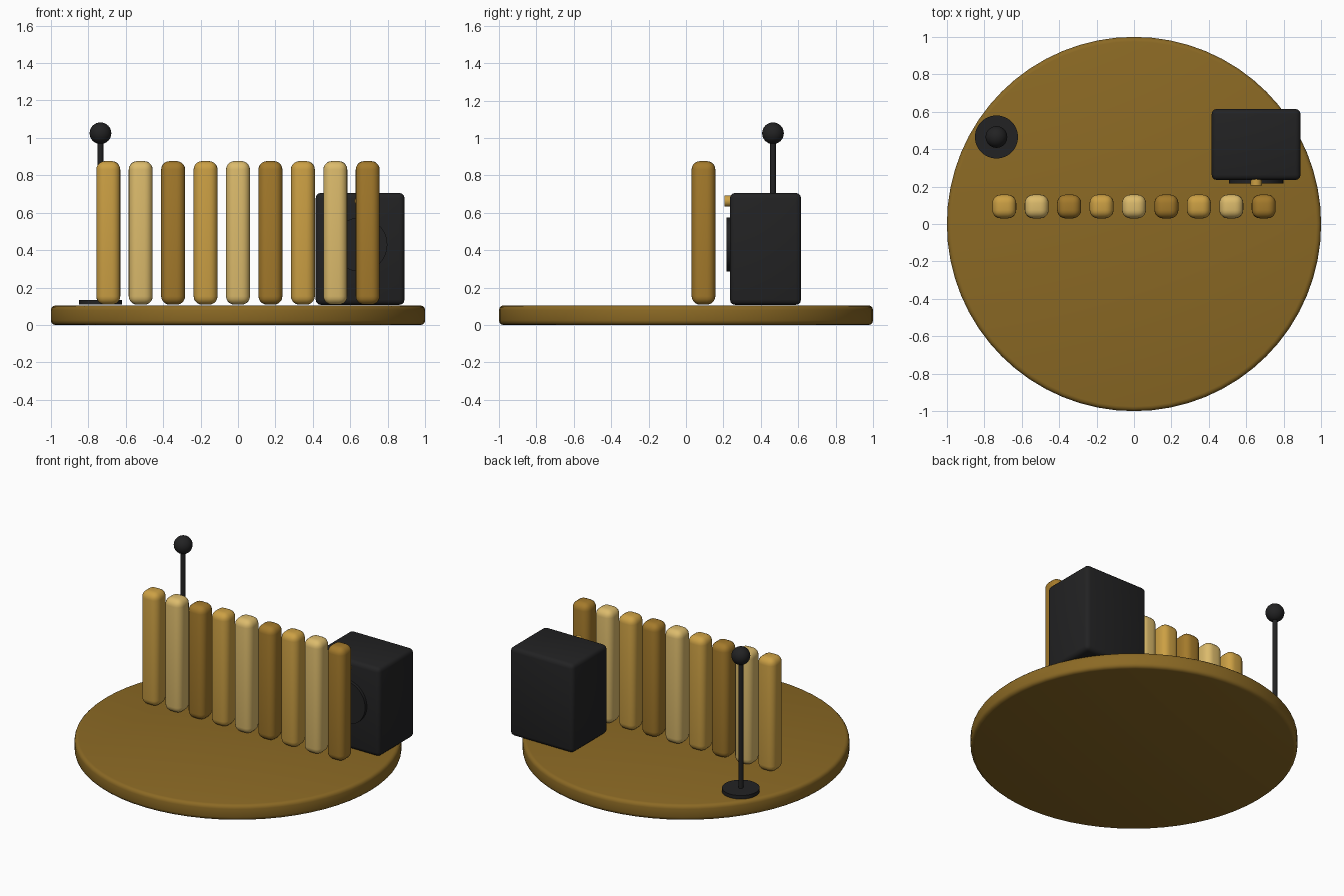
import bpy
from math import radians

if "Cube" in bpy.data.objects:
    bpy.data.objects.remove(bpy.data.objects["Cube"], do_unlink=True)


def material(name, rgb):
    # sRGB bytes to linear colour
    lin = [((c / 255 + 0.055) / 1.055) ** 2.4 for c in rgb] + [1]
    m = bpy.data.materials.new(name)
    m.use_nodes = True
    m.diffuse_color = lin
    node = m.node_tree.nodes["Principled BSDF"]
    node.inputs["Base Color"].default_value = lin
    node.inputs["Roughness"].default_value = 0.6
    return m


dark_wood = material("dark wood", (139, 105, 36))
gold = material("gold", (204, 160, 68))
pale_gold = material("pale gold", (220, 187, 108))
deep_gold = material("deep gold", (164, 122, 43))
black = material("soft black", (34, 34, 35))


def finish(name, mat, bevel=0, segments=4, angle=None):
    ob = bpy.context.object
    ob.name = name
    ob.data.materials.append(mat)
    if bevel:
        mod = ob.modifiers.new("Rounded edges", "BEVEL")
        mod.width = bevel
        mod.segments = segments
        mod.limit_method = "ANGLE"
        mod.angle_limit = radians(40)
    if angle:
        bpy.ops.object.shade_smooth_by_angle(angle=radians(angle))
    else:
        bpy.ops.object.shade_smooth()
    return ob


def box(name, lo, hi, mat, bevel, segments):
    size = [b - a for a, b in zip(lo, hi)]
    bpy.ops.mesh.primitive_cube_add(size=1, location=[(a + b) / 2 for a, b in zip(lo, hi)])
    bpy.context.object.scale = size
    bpy.ops.object.transform_apply(location=False, rotation=False, scale=True)
    return finish(name, mat, bevel, segments)


def disc(name, centre, radius, depth, mat, verts=48, facing_front=False, bevel=0, angle=40):
    rot = (radians(90), 0, 0) if facing_front else (0, 0, 0)
    bpy.ops.mesh.primitive_cylinder_add(vertices=verts, radius=radius, depth=depth,
                                        location=centre, rotation=rot)
    return finish(name, mat, bevel, 3, angle)


# Round stage
disc("stage", (0, 0, 0.0525), 1, 0.105, dark_wood, verts=64, bevel=0.025, angle=None)

# Row of rounded bars in three repeating shades
for i in range(9):
    x = (i - 4) * 0.1733
    box(f"bar_{i + 1}", (x - 0.064, 0.03, 0.109), (x + 0.064, 0.157, 0.876),
        (gold, pale_gold, deep_gold)[i % 3], 0.045, 5)

# Speaker cabinet with its cone and knob
box("speaker_cabinet", (0.415, 0.235, 0.108), (0.89, 0.615, 0.706), black, 0.028, 3)
disc("speaker_cone", (0.653, 0.228, 0.43), 0.145, 0.025, black, facing_front=True)
disc("speaker_knob", (0.653, 0.228, 0.663), 0.03, 0.042, gold, 24, facing_front=True)

# Microphone on its stand
mx, my = -0.735, 0.465
disc("mic_foot", (mx, my, 0.122), 0.115, 0.024, black)
disc("mic_pole", (mx, my, 0.57), 0.015, 0.9, black, 20)
bpy.ops.mesh.primitive_uv_sphere_add(segments=32, ring_count=16, radius=0.058,
                                     location=(mx, my, 1.025))
finish("mic_head", black)
